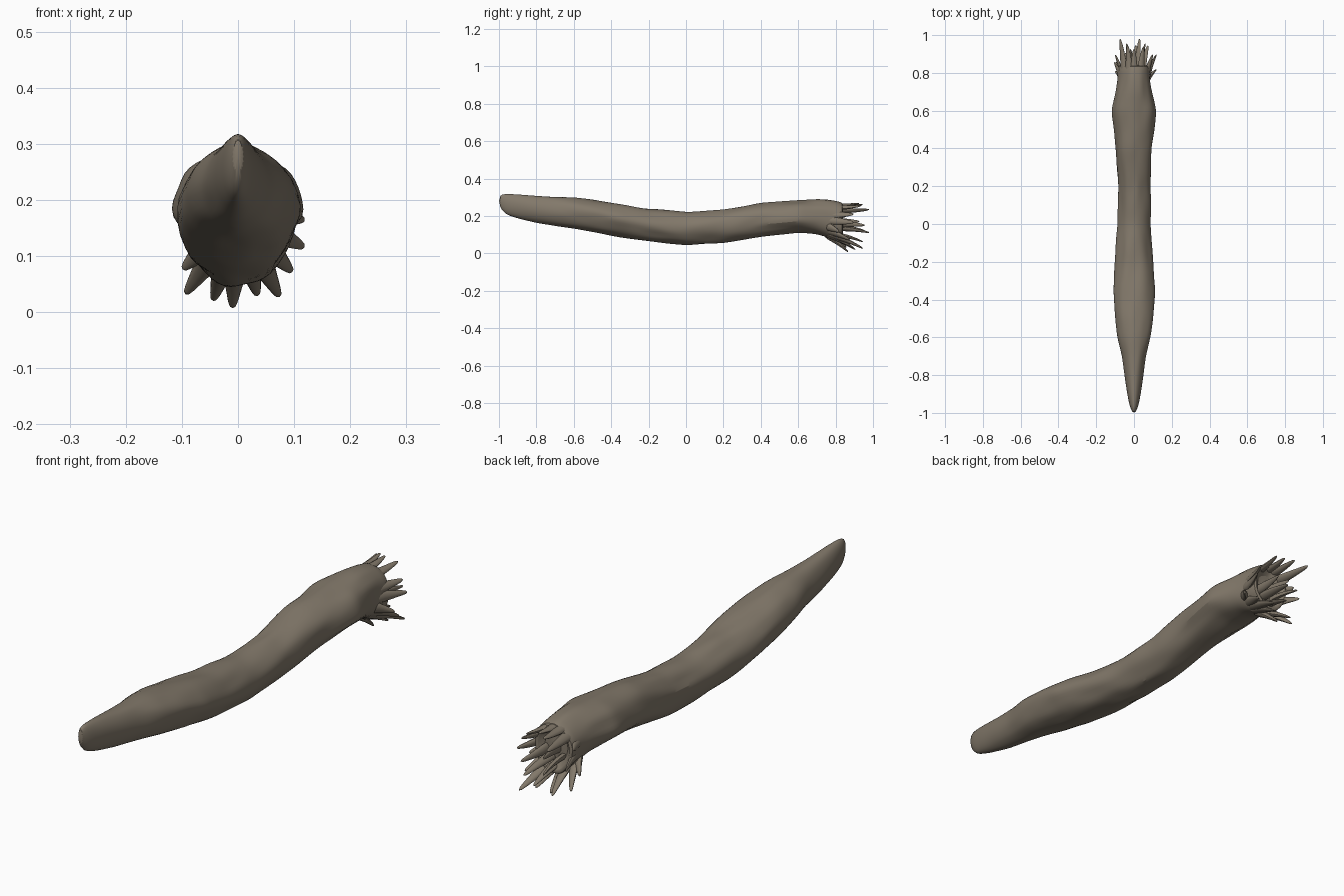
import bpy, bmesh, math
from mathutils import Vector, noise

cube = bpy.data.objects.get("Cube")
if cube:
    bpy.data.objects.remove(cube)

wood = bpy.data.materials.new("weathered_wood")
wood.use_nodes = True
colour = (0.225, 0.19, 0.145, 1)
wood.diffuse_color = colour
wood.node_tree.nodes["Principled BSDF"].inputs["Base Color"].default_value = colour


def finish(bm, name, levels, angle):
    bmesh.ops.recalc_face_normals(bm, faces=bm.faces)
    mesh = bpy.data.meshes.new(name)
    bm.to_mesh(mesh)
    bm.free()
    mesh.materials.append(wood)
    obj = bpy.data.objects.new(name, mesh)
    bpy.context.collection.objects.link(obj)
    if levels:
        mod = obj.modifiers.new("soften", "SUBSURF")
        mod.levels = mod.render_levels = levels
    bpy.ops.object.select_all(action="DESELECT")
    obj.select_set(True)
    bpy.context.view_layer.objects.active = obj
    bpy.ops.object.shade_smooth_by_angle(angle=math.radians(angle))
    return obj


def loft(bm, rings):
    loops = [[bm.verts.new(p) for p in ring] for ring in rings]
    n = len(loops[0])
    for a, b in zip(loops, loops[1:]):
        for i in range(n):
            bm.faces.new((a[i], a[(i + 1) % n], b[(i + 1) % n], b[i]))
    bm.faces.new(loops[0])
    bm.faces.new(loops[-1])


# Trunk stations: y, bottom z, top z, half width
stations = [
    (-1, .25, .312, .008), (-.97, .21, .319, .022), (-.9, .187, .316, .036),
    (-.8, .163, .309, .05), (-.7, .147, .304, .062), (-.6, .133, .3, .087),
    (-.5, .113, .288, .102), (-.35, .083, .265, .113), (-.2, .063, .238, .1),
    (0, .044, .222, .088), (.2, .053, .235, .086), (.4, .088, .268, .1),
    (.6, .11, .287, .113), (.7, .1, .291, .095), (.78, .075, .288, .085),
    (.84, .07, .276, .087),
]


def section(y):
    for a, b in zip(stations, stations[1:]):
        if y <= b[0]:
            t = (y - a[0]) / (b[0] - a[0])
            return [p + (q - p) * t for p, q in zip(a, b)]
    return stations[-1]


SIDES = 22


def trunk_ring(y, scale=1, push=0):
    _, low, high, half = section(y)
    ring = []
    for i in range(SIDES):
        a = math.tau * i / SIDES
        c, s = math.cos(a), math.sin(a)
        # Long, slightly twisted bark ridges
        twist = a + y
        grain = noise.noise(Vector((2.2 * math.cos(twist), 2.2 * math.sin(twist), 4 * y)))
        rough = noise.noise(Vector((5 * c, 5 * s, 9 * y)))
        amount = min(1, (y + 1) * 2)
        r = scale * (1 + amount * (.11 * grain + .045 * rough))
        ring.append((half * c * r, y + push, (low + high) / 2 + (high - low) / 2 * s * r))
    return ring


bm = bmesh.new()
steps = 54
rings = [trunk_ring(-1 + 1.84 * i / steps) for i in range(steps + 1)]
# Hollowed broken end
rings += [trunk_ring(.84, .82), trunk_ring(.84, .62, -.03), trunk_ring(.84, .25, -.02)]
loft(bm, rings)
finish(bm, "trunk", 1, 50)


def splinter(bm, base, tip, width, flat=.6):
    base, tip = Vector(base), Vector(tip)
    axis = (tip - base).normalized()
    out = Vector((base.x, 0, base.z - .17))
    side = axis.cross(out).normalized()
    up = side.cross(axis)
    rings = []
    for t, w in ((0, 1), (.4, .85), (.75, .5), (1, .24)):
        # Splinters bend outward towards their tips
        centre = base.lerp(tip, t) - out.normalized() * .035 * t * (1 - t)
        rings.append([centre + (side * math.cos(a) + up * math.sin(a) * flat) * width * w
                      for a in (math.tau * k / 6 for k in range(6))])
    loft(bm, rings)


# Outer splinter tips, clockwise around the broken end
outer_tips = [
    (-.01, .87, .005), (-.045, .91, .018), (-.095, .86, .03), (-.1, .81, .075),
    (-.1, .9, .13), (-.105, .86, .2), (-.075, .985, .235), (-.035, .95, .262),
    (.0, .93, .268), (.05, .94, .255), (.1, .9, .21), (.12, .9, .165),
    (.12, .82, .115), (.098, .88, .07), (.075, .95, .025), (.035, .9, .027),
]
bm = bmesh.new()
for tip in outer_tips:
    a = math.atan2(tip[2] - .165, tip[0])
    base = (.064 * math.cos(a), .74, .18 + .08 * math.sin(a))
    splinter(bm, base, tip, .03)
finish(bm, "outer_splinters", 1, 50)

# Inner splinters in the hollow
bm = bmesh.new()
for x, y, z in ((-.04, .96, .12), (.03, .985, .11), (.06, .96, .15),
                (-.02, .93, .17), (.01, .95, .06)):
    splinter(bm, (x * .7, .78, .17 + (z - .17) * .6), (x, y, z), .026)
finish(bm, "inner_splinters", 1, 50)
